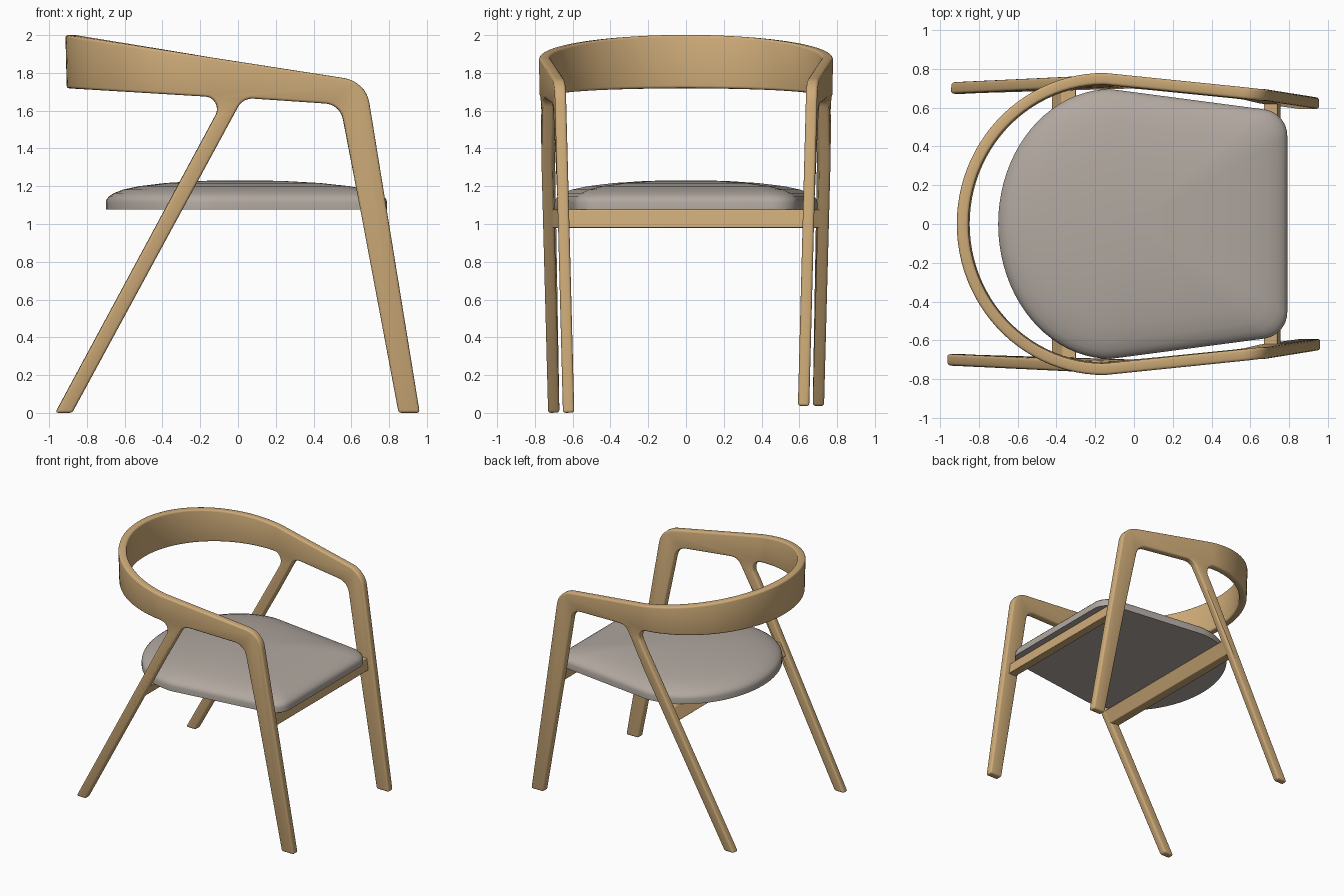
import bpy, bmesh
from math import sin, cos, pi, asin, sqrt
from mathutils import Vector

cube = bpy.data.objects.get("Cube")
if cube:
    bpy.data.objects.remove(cube, do_unlink=True)


def material(name, rgb):
    m = bpy.data.materials.new(name)
    m.use_nodes = True
    m.diffuse_color = (*rgb, 1)
    m.node_tree.nodes["Principled BSDF"].inputs["Base Color"].default_value = (*rgb, 1)
    return m


wood = material("light_wood", (0.62, 0.41, 0.19))
fabric = material("grey_fabric", (0.44, 0.39, 0.35))


def make_object(name, bm, mat, solid=0, bevel=0):
    mesh = bpy.data.meshes.new(name)
    bm.to_mesh(mesh)
    bm.free()
    mesh.materials.append(mat)
    ob = bpy.data.objects.new(name, mesh)
    bpy.context.collection.objects.link(ob)
    if solid:
        mod = ob.modifiers.new("thickness", 'SOLIDIFY')
        mod.thickness, mod.offset, mod.use_even_offset = solid, -1, True
    if bevel:
        mod = ob.modifiers.new("soft_edges", 'BEVEL')
        mod.width, mod.segments = bevel, 3
        mod.limit_method, mod.angle_limit = 'ANGLE', 0.8
        mod.use_clamp_overlap = False
    bpy.ops.object.select_all(action='DESELECT')
    bpy.context.view_layer.objects.active = ob
    ob.select_set(True)
    bpy.ops.object.shade_smooth_by_angle(angle=0.6)
    return ob


def fillet(prev, corner, nxt, t, steps=8):
    """Circular arc in a corner, as a rational quadratic curve."""
    p, c, n = Vector(prev), Vector(corner), Vector(nxt)
    u, v = (p - c).normalized(), (n - c).normalized()
    w = sqrt((1 - u.dot(v)) / 2)
    a, b = c + u * t, c + v * t
    pts = []
    for i in range(steps + 1):
        k = i / steps
        e, f, g = (1 - k) ** 2, 2 * k * (1 - k) * w, k * k
        pts.append((a * e + c * f + b * g) / (e + f + g))
    return pts


def rounded(corners):
    """Outline from (x, z, tangent length) corners."""
    out = []
    for i, (x, z, t) in enumerate(corners):
        if t:
            out += fillet(corners[i - 1][:2], (x, z), corners[(i + 1) % len(corners)][:2], t)
        else:
            out.append(Vector((x, z)))
    return out


# Frame: legs, arms and curved back as one bent sheet, then thickened
CX, RX, RY, SEAM, LEAN = -0.15, 0.76, 0.778, -0.2, 0.026


def rail_top(x):
    return 1.859 - 0.155 * x


def rail_bottom(x):
    return 1.664 - 0.059 * x


def side_y(x, z):
    y = RY - 0.098 * max(0, min(x, 0.65) - CX) - LEAN * (1.85 - z)
    if x < CX and z > 1.59:
        y *= sqrt(1 - ((x - CX) / RX) ** 2)
    return y


bm = bmesh.new()
for side, foot in ((-1, 0.0), (1, 0.036)):
    panel = bmesh.new()
    outline = rounded([
        (SEAM, rail_top(SEAM), 0),
        (0.677, 1.754, 0.115),
        (0.962 - 0.162 * foot, foot, 0),
        (0.85 - 0.189 * foot, foot, 0),
        (0.543, 1.632, 0.08),
        (0.027, 1.667, 0.055),
        (-0.877 + 0.543 * foot, foot, 0),
        (-0.965 + 0.54 * foot, foot, 0),
        (-0.067, 1.668, 0.105),
        (SEAM, rail_bottom(SEAM), 0)])
    panel.faces.new([panel.verts.new((p.x, 0, p.y)) for p in outline])
    for x in (CX, 0.65):
        bmesh.ops.bisect_plane(panel, geom=panel.verts[:] + panel.edges[:] + panel.faces[:],
                               plane_co=(x, 0, 0), plane_no=(1, 0, 0))
    copies = {v: bm.verts.new((v.co.x, side * side_y(v.co.x, v.co.z), v.co.z))
              for v in panel.verts}
    for f in panel.faces:
        bm.faces.new([copies[v] for v in f.verts])
    panel.free()

    # half of the curved back
    start, steps = asin((CX - SEAM) / RX), 24
    last = None
    for i in range(steps + 1):
        a = start + (pi / 2 - start) * i / steps
        x = CX - RX * sin(a)
        pair = []
        for z in (rail_top(x), rail_bottom(x)):
            s = 1 - LEAN * (1.85 - z) / RY
            pair.append(bm.verts.new((CX - RX * s * sin(a), side * RY * s * cos(a), z)))
        if last:
            bm.faces.new((last[0], pair[0], pair[1], last[1]))
        last = pair
bmesh.ops.remove_doubles(bm, verts=bm.verts[:], dist=0.002)
bmesh.ops.recalc_face_normals(bm, faces=bm.faces[:])
bm.normal_update()
if sum(f.normal.y * f.calc_center_median().y * f.calc_area() for f in bm.faces) < 0:
    bmesh.ops.reverse_faces(bm, faces=bm.faces[:])
make_object("chair_frame", bm, wood, solid=0.06, bevel=0.014)


# Cross bars under the seat, slanted like the legs they join
def cross_bar(name, x, width, slope, half):
    low, high = 0.98, 1.076
    bm = bmesh.new()
    ends = []
    for y in (-half, half):
        ends.append([bm.verts.new((x + dx + slope * (z - low), y, z)) for dx, z in
                     ((0, low), (width, low), (width, high), (0, high))])
    bm.faces.new(ends[0])
    bm.faces.new(ends[1][::-1])
    for i in range(4):
        j = (i + 1) % 4
        bm.faces.new((ends[0][i], ends[1][i], ends[1][j], ends[0][j]))
    bmesh.ops.recalc_face_normals(bm, faces=bm.faces[:])
    make_object(name, bm, wood, bevel=0.006)


cross_bar("front_cross_bar", 0.685, 0.07, -0.17, 0.645)
cross_bar("back_cross_bar", -0.425, 0.075, 0.54, 0.725)

# Seat cushion: scaled rings of one outline, domed on top
half = [Vector((-0.12 - 0.58 * cos(pi / 2 * i / 20), 0.695 * sin(pi / 2 * i / 20)))
        for i in range(21)]
half += [half[-1].lerp(Vector((0.79, 0.575)), k) for k in (0.25, 0.5, 0.75)]
half += fillet((-0.12, 0.695), (0.79, 0.575), (0.79, 0), 0.12)
half += [Vector((0.79, y)) for y in (0.3, 0.15, 0)]
outline = half + [Vector((p.x, -p.y)) for p in half[-2:0:-1]]
bm = bmesh.new()
rings = []
for s, z in ((1, 1.076), (1, 1.115), (0.993, 1.132), (0.975, 1.147), (0.94, 1.163),
             (0.87, 1.182), (0.75, 1.2), (0.55, 1.217), (0.3, 1.228), (0.1, 1.231)):
    rings.append([bm.verts.new((p.x * s, p.y * s, z)) for p in outline])
n = len(outline)
for a, b in zip(rings, rings[1:]):
    for i in range(n):
        j = (i + 1) % n
        bm.faces.new((a[i], a[j], b[j], b[i]))
bm.faces.new(rings[0])
bm.faces.new(rings[-1])
bmesh.ops.recalc_face_normals(bm, faces=bm.faces[:])
make_object("seat_cushion", bm, fabric)
